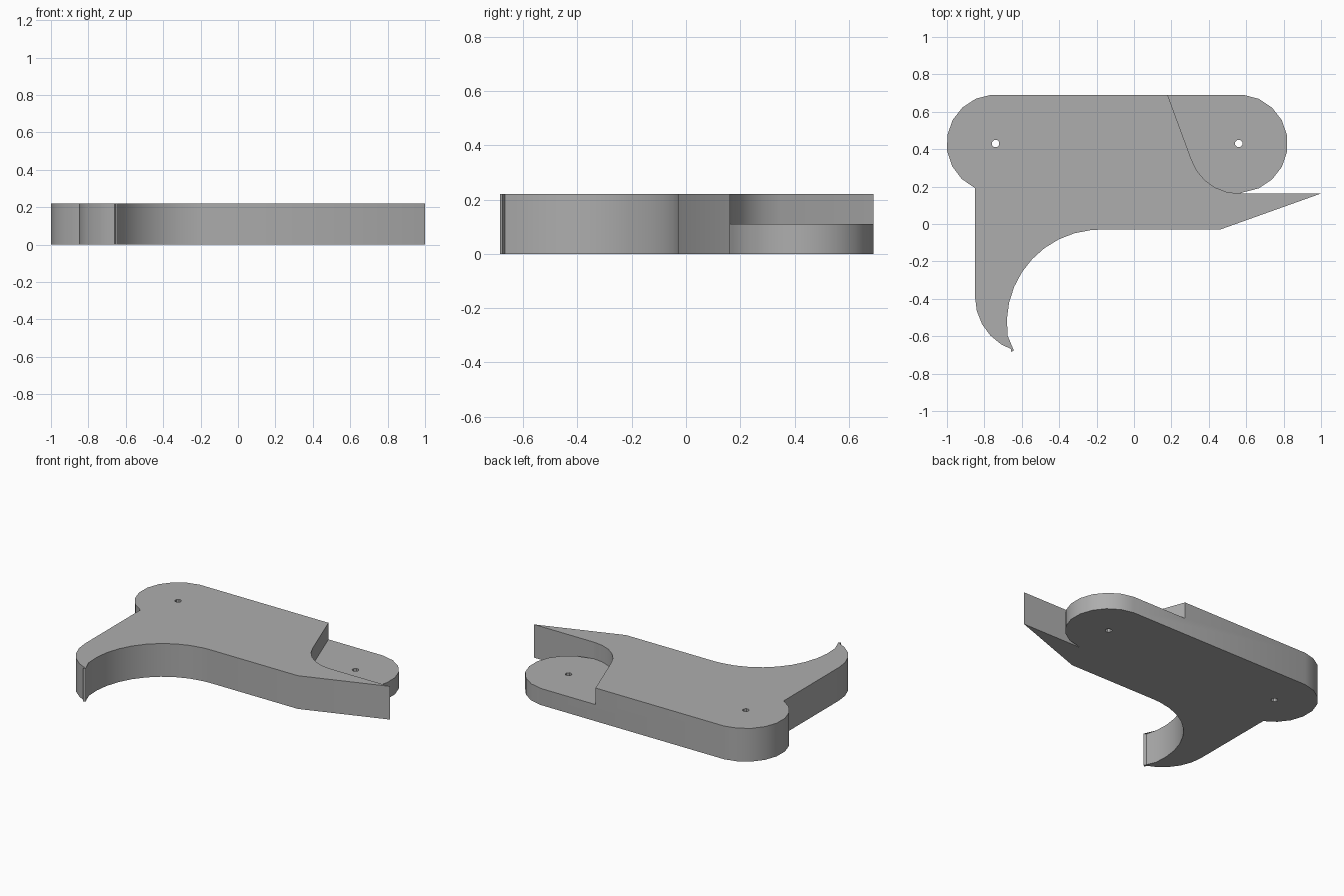
import bpy, bmesh
from math import sin, cos, radians

cube = bpy.data.objects.get("Cube")
if cube:
    bpy.data.objects.remove(cube, do_unlink=True)

THICK, STEP = 0.22, 0.11
LEFT_PIVOT, RIGHT_PIVOT, LOBE = (-0.74, 0.43), (0.56, 0.43), 0.262

grey = bpy.data.materials.new("plain_grey")
grey.use_nodes = True
colour = (0.42, 0.42, 0.42, 1)
grey.diffuse_color = colour
grey.node_tree.nodes["Principled BSDF"].inputs["Base Color"].default_value = colour


def arc(centre, radius, start, end, steps):
    angles = [radians(start + (end - start) * i / steps) for i in range(steps + 1)]
    return [(centre[0] + radius * cos(a), centre[1] + radius * sin(a)) for a in angles]


def prism(name, outline, bottom, top):
    bm = bmesh.new()
    face = bm.faces.new([bm.verts.new((x, y, bottom)) for x, y in outline])
    wall = bmesh.ops.extrude_face_region(bm, geom=[face])["geom"]
    moved = [v for v in wall if isinstance(v, bmesh.types.BMVert)]
    bmesh.ops.translate(bm, verts=moved, vec=(0, 0, top - bottom))
    bmesh.ops.recalc_face_normals(bm, faces=bm.faces)
    mesh = bpy.data.meshes.new(name)
    bm.to_mesh(mesh)
    bm.free()
    mesh.materials.append(grey)
    obj = bpy.data.objects.new(name, mesh)
    bpy.context.collection.objects.link(obj)
    return obj


def cut(target, cutter):
    cutter.hide_render = True
    mod = target.modifiers.new("cut", "BOOLEAN")
    mod.operation, mod.solver, mod.object = "DIFFERENCE", "EXACT", cutter
    bpy.context.view_layer.objects.active = target
    bpy.ops.object.modifier_apply(modifier=mod.name)
    bpy.data.objects.remove(cutter, do_unlink=True)


# Lever plate: rounded pivot lobes, pointed prong and curved hook
outline = arc(LEFT_PIVOT, LOBE, 95, 245, 8)
outline += arc((-0.55, -0.39), 0.30, 180, 252, 5)       # outer hook
outline += arc((-0.18, -0.53), 0.50, 198, 96, 10)       # inner hook
outline += [(-0.18, -0.03), (0.46, -0.03), (1.0, 0.163), (0.565, 0.163)]
outline += arc(RIGHT_PIVOT, LOBE, -85, 85, 9)
plate = prism("lever_plate", outline, 0, THICK)

# Half-depth recess over the right lobe
recess = [(0.18, 0.69), (0.17, 0.72), (0.9, 0.72), (0.9, 0.163)]
recess += arc(RIGHT_PIVOT, LOBE + 0.005, 270, 198, 5)
cut(plate, prism("recess_cutter", recess, STEP, THICK + 0.1))

# Pivot holes
for pivot in (LEFT_PIVOT, RIGHT_PIVOT):
    cut(plate, prism("hole_cutter", arc(pivot, 0.021, 22, 337, 7), -0.1, THICK + 0.1))

# Smooth curved walls with sharp rims
bpy.ops.object.select_all(action="DESELECT")
plate.select_set(True)
bpy.context.view_layer.objects.active = plate
bpy.ops.object.shade_smooth_by_angle(angle=radians(30))
